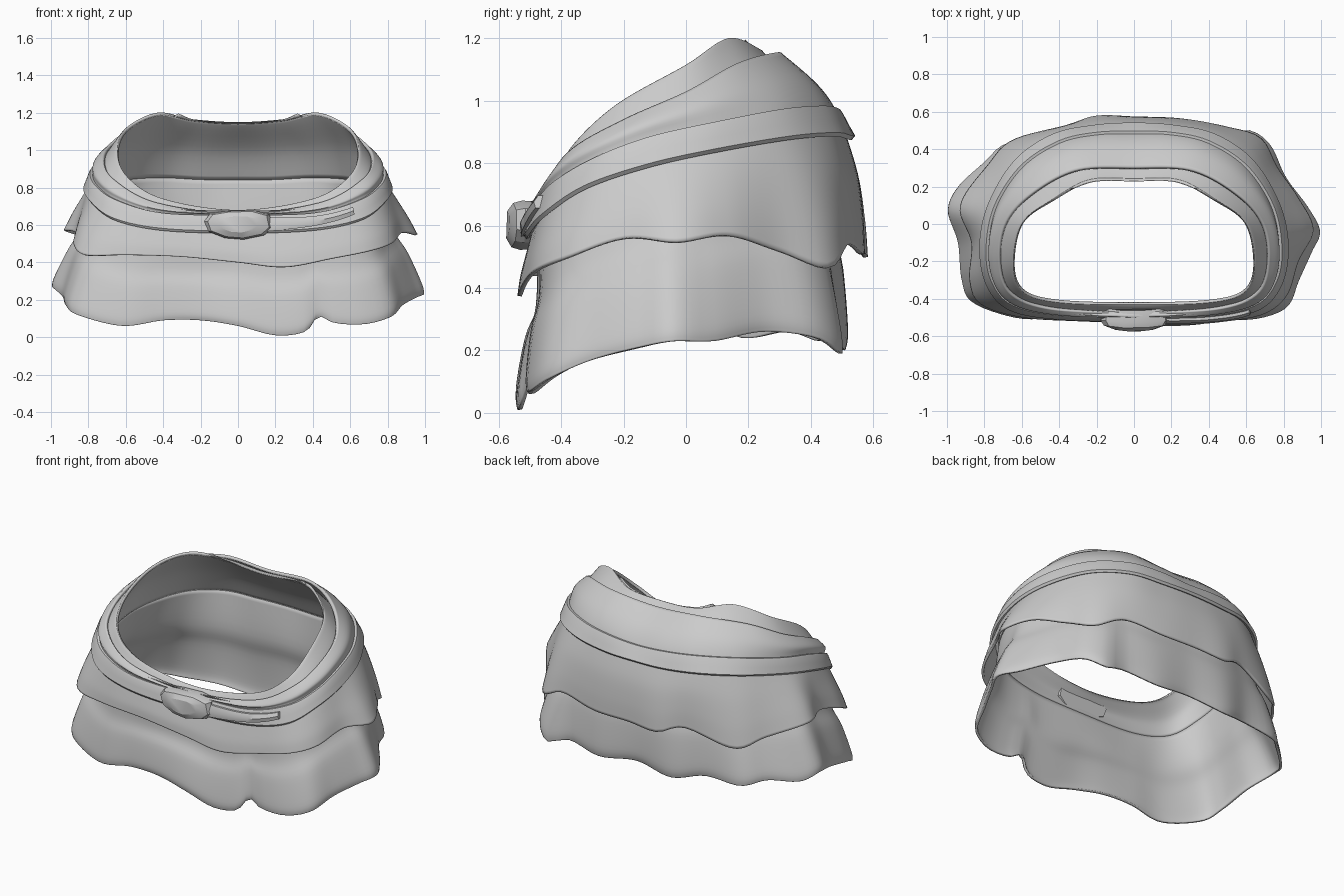
import bpy, bmesh, math
from mathutils import Vector

if "Cube" in bpy.data.objects:
    bpy.data.objects.remove(bpy.data.objects["Cube"])

N = 144
C = Vector((0, -0.08, 0))


def angle(p):
    return math.atan2((p.y - C.y) / 0.6, p.x) % math.tau


def spline(a, b, c, d, t):
    return 0.5 * (2 * b + (c - a) * t + (2 * a - 5 * b + 4 * c - d) * t * t
                  + (3 * b - a - 3 * c + d) * t ** 3)


def ring(points):
    """Smooth closed curve through the points, resampled at N even angles."""
    P = [Vector(p) for p in points]
    n = len(P)
    fine = [spline(P[i - 1], P[i], P[(i + 1) % n], P[(i + 2) % n], k / 14)
            for i in range(n) for k in range(14)]
    fine = sorted(((angle(p), p) for p in fine), key=lambda q: q[0])
    fine = [(fine[-1][0] - math.tau, fine[-1][1])] + fine + [(fine[0][0] + math.tau, fine[0][1])]
    out, k = [], 0
    for j in range(N):
        a = math.tau * j / N
        while fine[k + 1][0] < a:
            k += 1
        (a0, p0), (a1, p1) = fine[k], fine[k + 1]
        out.append(p0.lerp(p1, (a - a0) / max(a1 - a0, 1e-6)))
    return out


def mirrored(half):
    """Half outline from front centre to back centre, mirrored in x."""
    return ring(half + [(-x, y, z) for x, y, z in half[-2:0:-1]])


def blend(a, b, t, grow=0.0, dz=0.0, back=0.0):
    """Outline between two others, pushed outward (back: extra at the rear)."""
    out = []
    for p, q in zip(a, b):
        v = p.lerp(q, t)
        d = Vector((v.x, v.y - C.y, 0)).normalized()
        out.append(v + d * (grow + back * max(d.y, 0)) + Vector((0, 0, dz)))
    return out


def offset(a, grow, dz=0.0):
    return blend(a, a, 0, grow, dz)


def finish(ob, thick=0, deg=40):
    bpy.context.collection.objects.link(ob)
    bpy.context.view_layer.objects.active = ob
    ob.select_set(True)
    bpy.ops.object.shade_smooth_by_angle(angle=math.radians(deg))
    ob.select_set(False)
    if thick:
        m = ob.modifiers.new("cloth_thickness", 'SOLIDIFY')
        m.thickness, m.offset = thick, -1
    return ob


def loft(name, rings, thick=0.0, steps=5, closed=False):
    """Skin rings listed bottom to top; closed joins the last to the first."""
    rows, n = [], len(rings)
    if closed:
        rows = rings
    else:
        for i in range(n - 1):
            a, b, c, d = rings[max(i - 1, 0)], rings[i], rings[i + 1], rings[min(i + 2, n - 1)]
            for k in range(steps):
                rows.append([spline(*q, k / steps) for q in zip(a, b, c, d)])
        rows.append(rings[-1])
    verts = [p for r in rows for p in r]
    R = len(rows)
    faces = [(i * N + j, i * N + (j + 1) % N, (i + 1) % R * N + (j + 1) % N, (i + 1) % R * N + j)
             for i in range(R if closed else R - 1) for j in range(N)]
    me = bpy.data.meshes.new(name)
    me.from_pydata(verts, [], faces)
    return finish(bpy.data.objects.new(name, me), thick)


# Outlines shared by the layers
rim = mirrored([(0, -.43, .68), (.4, -.42, .74), (.59, -.365, .855), (.645, -.22, .99), (.6, 0, 1.115),
                (.43, .135, 1.2), (.24, .237, 1.165), (0, .243, 1.15)])
yoke_top = mirrored([(0, -.46, .665), (.43, -.45, .72), (.65, -.37, .84), (.71, -.2, .94),
                     (.68, 0, 1.03), (.54, .16, 1.12), (.3, .285, 1.155), (0, .295, 1.14)])
belt_top = mirrored([(0, -.49, .65), (.4, -.485, .66), (.65, -.43, .73), (.76, -.3, .81), (.785, -.12, .88),
                     (.74, .1, .93), (.6, .31, .97), (.4, .44, .98), (.2, .485, .97), (0, .49, .96)])
belt_low = mirrored([(0, -.5, .56), (.4, -.495, .575), (.65, -.45, .63), (.77, -.32, .72), (.805, -.12, .79),
                     (.76, .1, .84), (.62, .33, .88), (.42, .465, .89), (.2, .51, .88), (0, .52, .88)])
upper_hem = ring([(0, -.53, .4), (.25, -.54, .375), (.5, -.52, .42), (.7, -.48, .46), (.82, -.38, .5),
                  (.88, -.2, .56), (.96, -.03, .55), (.88, .14, .57), (.77, .3, .52), (.68, .46, .465),
                  (.5, .52, .54), (.25, .565, .51), (0, .575, .51), (-.2, .58, .5),
                  (-.36, .53, .55), (-.65, .45, .465), (-.78, .32, .52), (-.93, .1, .57), (-.87, -.1, .56),
                  (-.88, -.3, .5), (-.82, -.43, .44), (-.6, -.5, .44), (-.3, -.52, .43)])
lower_hem = ring([(0, -.535, .06), (.2, -.54, .01), (.36, -.53, .03), (.43, -.5, .11), (.52, -.51, .075),
                  (.68, -.5, .07), (.82, -.44, .11), (.88, -.3, .17), (.95, -.15, .21), (.995, -.04, .23),
                  (.93, .09, .23), (.81, .25, .26), (.73, .42, .24), (.62, .5, .19), (.48, .48, .23),
                  (.25, .51, .2), (0, .49, .23), (-.25, .51, .2), (-.45, .45, .24), (-.68, .43, .23),
                  (-.8, .33, .26), (-.94, .2, .24), (-.995, .07, .27), (-.94, -.1, .22), (-.92, -.3, .17),
                  (-.86, -.42, .12), (-.62, -.5, .06), (-.4, -.5, .09), (-.2, -.51, .09)])

# Lower tier, tucked under the upper one
lower_top = offset(belt_low, -.03, -.03)
loft("lower_tier", [lower_hem, offset(blend(lower_hem, lower_top, .1), .012),
                    blend(lower_hem, lower_top, .4, .005), blend(lower_hem, lower_top, .62, -.02),
                    lower_top], .014)

# Inner lining, flush with the lower tier, up to the rounded opening rim
lining = offset(belt_low, -.03, -.03)
loft("inner_waist", [lining, blend(lining, rim, .5, .035), offset(rim, .02, -.02), rim], .018)

# Outer yoke, overlapping the lining
loft("outer_yoke", [offset(belt_low, -.012), offset(belt_top, -.008),
                    blend(belt_top, yoke_top, .5, .025), offset(yoke_top, .01)], .018)

# Flared upper tier of the skirt
upper_top = offset(belt_low, -.01, .02)
loft("upper_tier", [upper_hem, blend(upper_hem, upper_top, .3, .006, back=.008),
                    blend(upper_hem, upper_top, .65, .004, back=.014), upper_top], .014)

# Belt: puffed closed band
loft("belt", [offset(belt_low, -.02, .01), offset(belt_low, .012, -.005), offset(belt_low, .022, .008),
              blend(belt_low, belt_top, .5, .018), offset(belt_top, .014, -.008),
              offset(belt_top, .006, .004), offset(belt_top, -.02)], closed=True)


def sections(name, rows, deg=40):
    """Solid skinned over equal-length closed sections, capped at both ends."""
    bm = bmesh.new()
    vs = [[bm.verts.new(p) for p in row] for row in rows]
    for a, b in zip(vs, vs[1:]):
        for i in range(len(a)):
            k = (i + 1) % len(a)
            bm.faces.new((a[i], a[k], b[k], b[i]))
    bm.faces.new(vs[0][::-1])
    bm.faces.new(vs[-1])
    bmesh.ops.recalc_face_normals(bm, faces=bm.faces)
    me = bpy.data.meshes.new(name)
    bm.to_mesh(me)
    bm.free()
    finish(bpy.data.objects.new(name, me), deg=deg)


# Loose belt end, tapering along the front right
js = sorted((j for j in range(N) if .1 < belt_low[j].x < .66 and belt_low[j].y < -.3),
            key=lambda j: belt_low[j].x)
rows = []
for k, j in enumerate(js):
    t = k / (len(js) - 1)
    lo = belt_low[j].lerp(belt_top[j], .02 + .35 * t)
    hi = belt_low[j].lerp(belt_top[j], .9 - .1 * t)
    rows.append([p + Vector((0, -d, 0)) for p, d in
                 ((lo, 0), (lo, .028), (lo.lerp(hi, .5), .036), (hi, .025), (hi, 0))])
sections("belt_tail", rows)

# Lumpy front knot: stacked, shrinking outlines
outline = [(-.18, .62), (-.16, .565), (-.07, .53), (.03, .522), (.14, .545), (.185, .585),
           (.17, .655), (.08, .68), (-.06, .675), (-.15, .66)]
sections("belt_knot", [[(x * s, y + .12 * abs(x) * s, .605 + (z - .605) * s) for x, z in outline]
                       for y, s in ((-.47, .95), (-.535, 1), (-.562, .9), (-.578, .55))], 25)
